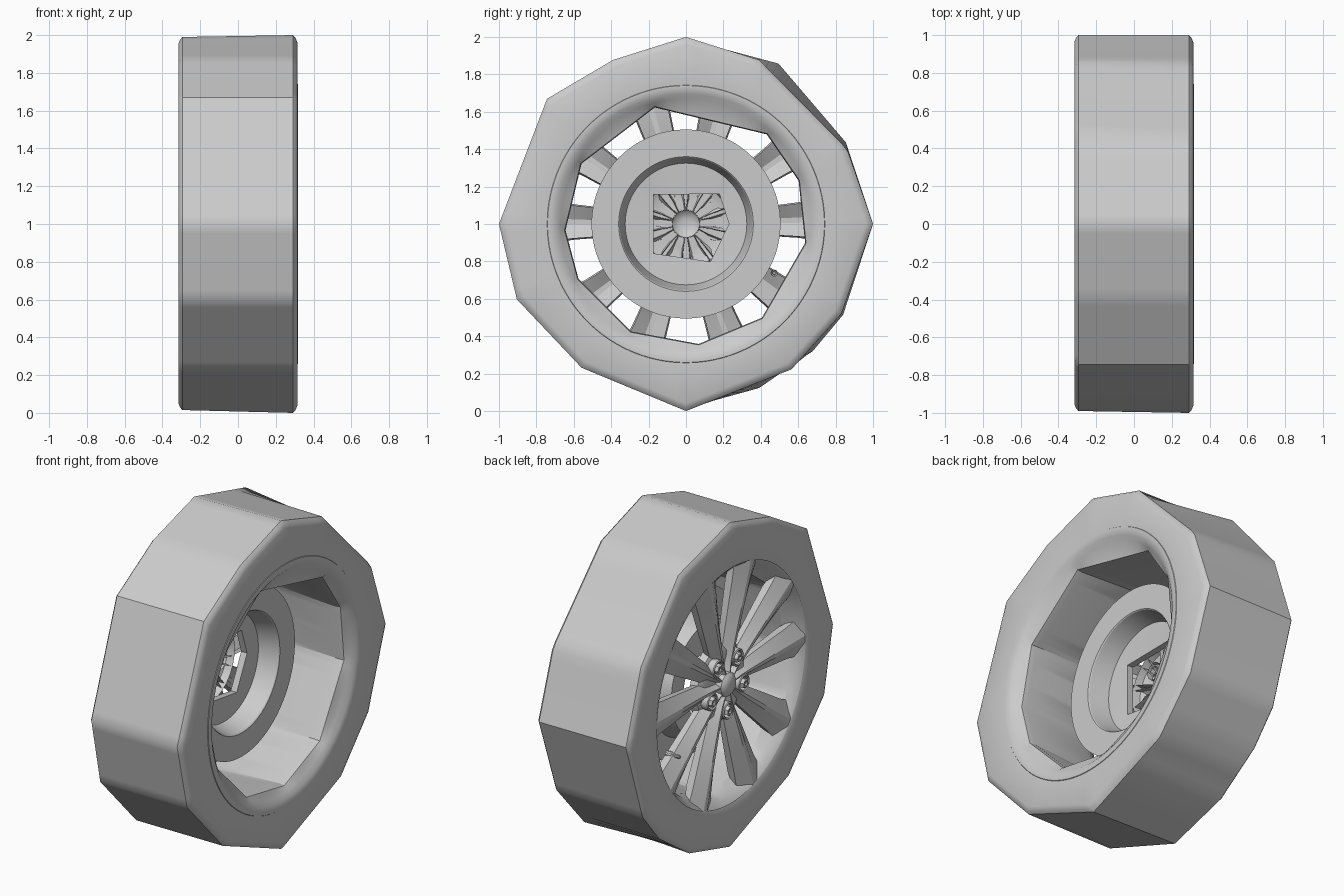
import bpy, bmesh
from math import radians, cos, sin, pi

if "Cube" in bpy.data.objects:
    bpy.data.objects.remove(bpy.data.objects["Cube"])

N = 120  # samples per ring (3 degrees each)


def finish(name, bm, angle=35):
    bmesh.ops.remove_doubles(bm, verts=bm.verts, dist=1e-5)
    bmesh.ops.recalc_face_normals(bm, faces=bm.faces)
    me = bpy.data.meshes.new(name)
    bm.to_mesh(me)
    bm.free()
    ob = bpy.data.objects.new(name, me)
    bpy.context.collection.objects.link(ob)
    bpy.ops.object.select_all(action='DESELECT')
    ob.select_set(True)
    bpy.context.view_layer.objects.active = ob
    bpy.ops.object.shade_smooth_by_angle(angle=radians(angle))
    return ob


def scaled(poly, s):
    return [(a, r * s) for a, r in poly]


def ring_points(r):
    """Circle of radius r, or an uneven polygon given as (degrees, radius) corners."""
    if not isinstance(r, list):
        return [(r * cos(2 * pi * i / N), r * sin(2 * pi * i / N)) for i in range(N)]
    p = sorted((a % 360, q) for a, q in r)
    p.append((p[0][0] + 360, p[0][1]))
    out = []
    for i in range(N):
        d = i * 360 / N
        if d < p[0][0]:
            d += 360
        for (a0, r0), (a1, r1) in zip(p, p[1:]):
            if a0 <= d <= a1:
                x0, y0 = r0 * cos(radians(a0)), r0 * sin(radians(a0))
                ex, ey = r1 * cos(radians(a1)) - x0, r1 * sin(radians(a1)) - y0
                c, s = cos(radians(d)), sin(radians(d))
                k = (x0 * ey - y0 * ex) / (c * ey - s * ex)
                out.append((k * c, k * s))
                break
    return out


def lathe(name, rings, closed=False, angle=35):
    """Skin rings (x, radius or polygon) around the axle."""
    bm = bmesh.new()
    loops = [[bm.verts.new((x, y, z + 1)) for y, z in ring_points(r)] for x, r in rings]
    pairs = list(zip(loops, loops[1:])) + ([(loops[-1], loops[0])] if closed else [])
    for a, b in pairs:
        for i in range(N):
            j = (i + 1) % N
            bm.faces.new((a[i], a[j], b[j], b[i]))
    return finish(name, bm, angle)


# tyre: coarse uneven outline, different on each side
inner_side = [(0, 1), (25, .95), (66, .96), (90, 1), (114, .96), (138, 1), (180, 1),
              (204, .99), (234, .95), (270, 1), (306, .96), (330, .96)]
outer_side = [(0, 1), (27, .96), (60, .99), (90, .99), (114, .96), (138, 1), (180, .99),
              (204, .99), (234, .95), (270, .985), (294, .96), (315, .96), (330, .97)]
lathe("tyre", [(.313, .72), (.315, .74), (.315, scaled(inner_side, .96)),
               (.305, scaled(inner_side, .985)), (.29, inner_side),
               (-.295, outer_side), (-.307, scaled(outer_side, .985)),
               (-.315, scaled(outer_side, .965)), (-.315, .74), (-.305, .715)])

# rim: round lip with a coarse barrel
barrel = [(a, 1) for a in (105, 48, 21, -9, -51, -84, -117, -153, -177, 150)]
lathe("rim", [(.305, .75), (.318, .74), (.318, .725), (.31, .695), (.29, .67),
              (.265, scaled(barrel, .65)), (.23, scaled(barrel, .645)),
              (-.2, scaled(barrel, .67)), (-.25, .675), (-.285, .70),
              (-.305, .725), (-.315, .74)], angle=25)

# brake disc with a hollow hat and five-sided opening
opening = [(0, .23), (42, .24), (138, .235), (222, .235), (303, .24)]
lathe("brake_disc", [(.03, .505), (.03, .36), (.025, .355), (-.09, .325), (-.1, opening),
                     (-.14, opening), (-.14, .34), (-.02, .37), (-.02, .505)],
      closed=True, angle=15)

# hub shell and domed centre cap
lathe("hub", [(-.25, .07), (-.25, .13), (-.255, .19), (-.235, .23), (-.19, .24)])
lathe("centre_cap", [(-.31, 0), (-.308, .03), (-.30, .055), (-.285, .07), (-.24, .075)])


def on_axle(angle, r, side, x):
    c, s = cos(radians(angle)), sin(radians(angle))
    return (x, r * c - side * s, 1 + r * s + side * c)


# spokes: ten ridged shells in five pairs, flaring to the rim
stations = [(.07, .02, -.285), (.13, .03, -.28), (.22, .055, -.283),
            (.45, .08, -.292), (.60, .095, -.298), (.715, .115, -.303)]
bm = bmesh.new()
for pair in range(5):
    for off in (-16.5, 16.5):
        ang = 18.5 + 72 * pair + off
        rows = []
        for r, w, crest in stations:
            back = -.2 if r < .65 else -.23
            sec = [(-w * .9, back), (-w, crest + .045), (-w * .15, crest),
                   (w * .15, crest), (w, crest + .045), (w * .9, back)]
            rows.append([bm.verts.new(on_axle(ang, r, s, x)) for s, x in sec])
        for a, b in zip(rows, rows[1:]):
            for i in range(5):
                bm.faces.new((a[i], a[i + 1], b[i + 1], b[i]))
finish("spokes", bm, 25)


def turned(bm, angle, r, profile, sides):
    """Small turned part whose axis runs along the axle."""
    rings = []
    for x, q in profile:
        rings.append([bm.verts.new(on_axle(angle, r + q * cos(2 * pi * i / sides),
                                           q * sin(2 * pi * i / sides), x))
                      for i in range(sides)])
    for a, b in zip(rings, rings[1:]):
        for i in range(sides):
            j = (i + 1) % sides
            bm.faces.new((a[i], a[j], b[j], b[i]))
    bm.faces.new(rings[-1])


# wheel nuts, each in its own round cup
cups, nuts = bmesh.new(), bmesh.new()
for k in range(5):
    a = 54 + 72 * k
    turned(cups, a, .16, [(-.22, .052), (-.285, .052), (-.29, .046), (-.285, .04), (-.25, .038)], 20)
    turned(nuts, a, .16, [(-.22, .03), (-.29, .03), (-.298, .024), (-.298, .014), (-.288, .012)], 6)
finish("nut_cups", cups)
finish("wheel_nuts", nuts)

# tyre valve
bm = bmesh.new()
turned(bm, -29, .54, [(-.2, .018), (-.24, .018), (-.25, .01), (-.29, .01)], 10)
finish("valve", bm)
